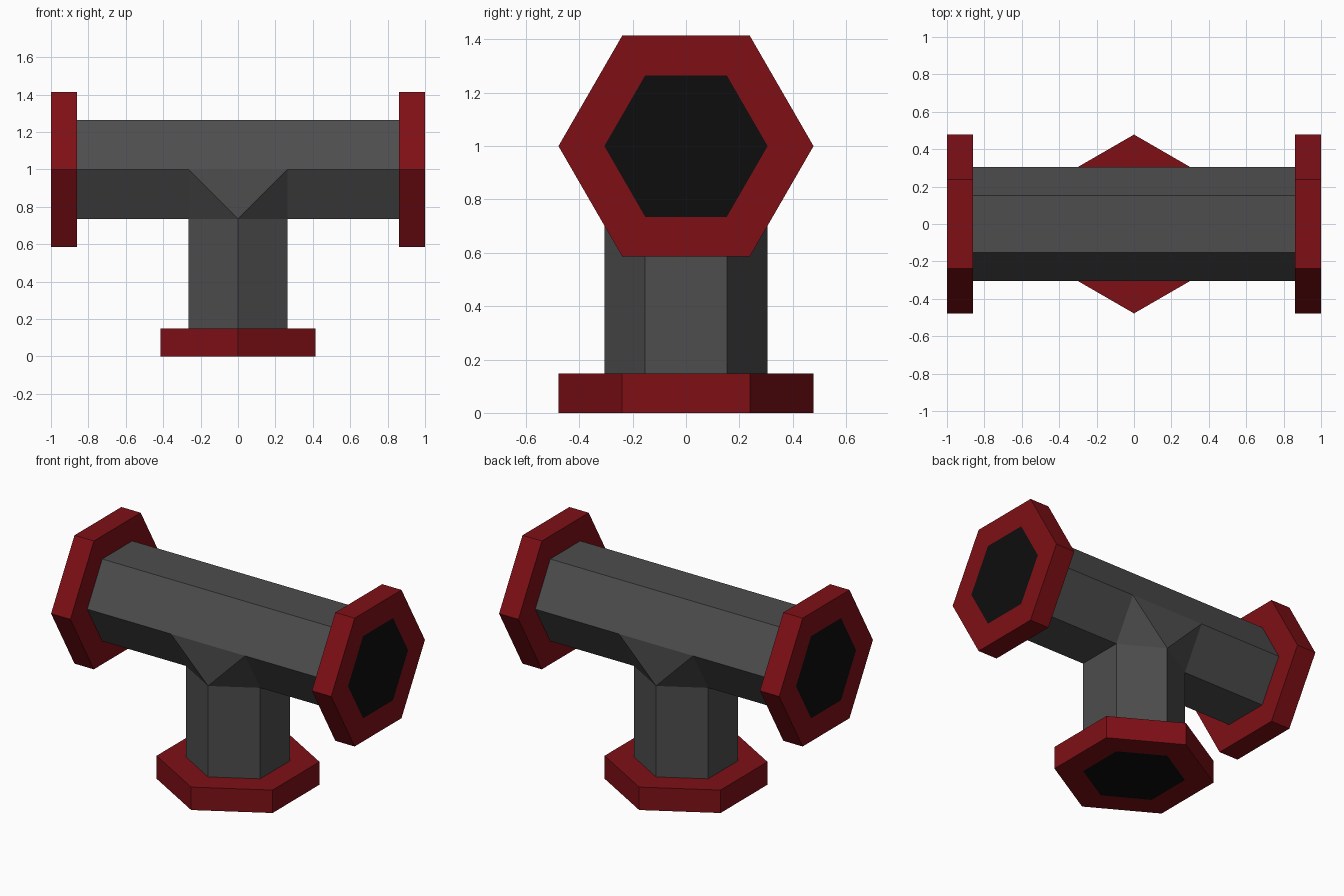
import bpy, bmesh
from math import pi, sin, cos, radians
from mathutils import Matrix

if "Cube" in bpy.data.objects:
    bpy.data.objects.remove(bpy.data.objects["Cube"])

R_PIPE, R_FLANGE = 0.306, 0.478
APOTHEM = R_PIPE * cos(pi / 6)

# each port leaves the centre of the tee: name, turn about y, flange thickness
PORTS = [("right", 90, 0.138), ("left", -90, 0.138), ("bottom", 180, 0.148)]


def material(name, r, g, b):
    m = bpy.data.materials.new(name)
    m.diffuse_color = (r, g, b, 1)
    m.use_nodes = True
    m.node_tree.nodes["Principled BSDF"].inputs["Base Color"].default_value = m.diffuse_color
    return m


def port_matrix(angle):
    return Matrix.Translation((0, 0, 1)) @ Matrix.Rotation(radians(angle), 4, 'Y')


def hexagon(bm, radius, dist, mat):
    """Six vertices around a port axis, corners pointing along y."""
    return [bm.verts.new(mat @ Matrix.Translation(
        (radius * cos(pi / 2 + k * pi / 3), radius * sin(pi / 2 + k * pi / 3), dist)).to_translation())
        for k in range(6)]


def bridge(bm, a, b):
    for i in range(6):
        j = (i + 1) % 6
        bm.faces.new((a[i], a[j], b[j], b[i]))


def finish(bm, name, mat):
    bmesh.ops.recalc_face_normals(bm, faces=bm.faces)
    me = bpy.data.meshes.new(name)
    bm.to_mesh(me)
    bm.free()
    me.materials.append(mat)
    ob = bpy.data.objects.new(name, me)
    bpy.context.collection.objects.link(ob)
    return ob


grey = material("dark_grey", 0.075, 0.075, 0.075)
red = material("red", 0.21, 0.005, 0.008)
black = material("black", 0.004, 0.004, 0.004)

# pipe body: convex junction hull with its three openings cleared
bm = bmesh.new()
for _, angle, _ in PORTS:
    hexagon(bm, R_PIPE, APOTHEM, port_matrix(angle))
bmesh.ops.remove_doubles(bm, verts=bm.verts, dist=1e-4)
bmesh.ops.convex_hull(bm, input=bm.verts)
caps = []
for _, angle, _ in PORTS:
    inv = port_matrix(angle).inverted()
    caps += [f for f in bm.faces
             if all(abs((inv @ v.co).z - APOTHEM) < 1e-4 for v in f.verts)]
bmesh.ops.delete(bm, geom=caps, context='FACES')

# straight pipe arms, welded to the junction
for _, angle, thick in PORTS:
    m = port_matrix(angle)
    bridge(bm, hexagon(bm, R_PIPE, APOTHEM, m), hexagon(bm, R_PIPE, 1 - thick, m))
bmesh.ops.remove_doubles(bm, verts=bm.verts, dist=1e-4)
bmesh.ops.dissolve_limit(bm, angle_limit=0.01, verts=bm.verts, edges=bm.edges)
finish(bm, "pipe_body", grey)

# flanges and dark bore faces
for name, angle, thick in PORTS:
    m = port_matrix(angle)
    bm = bmesh.new()
    rings = [hexagon(bm, R_PIPE, 1 - thick, m), hexagon(bm, R_FLANGE, 1 - thick, m),
             hexagon(bm, R_FLANGE, 1, m), hexagon(bm, R_PIPE, 1, m)]
    for a, b in zip(rings, rings[1:]):
        bridge(bm, a, b)
    finish(bm, name + "_flange", red)

    bm = bmesh.new()
    face = bm.faces.new(hexagon(bm, R_PIPE, 1, m))
    bore = finish(bm, name + "_bore", black)
    outward = m.to_3x3().col[2]
    if bore.data.polygons[0].normal.dot(outward) < 0:
        bore.data.flip_normals()
